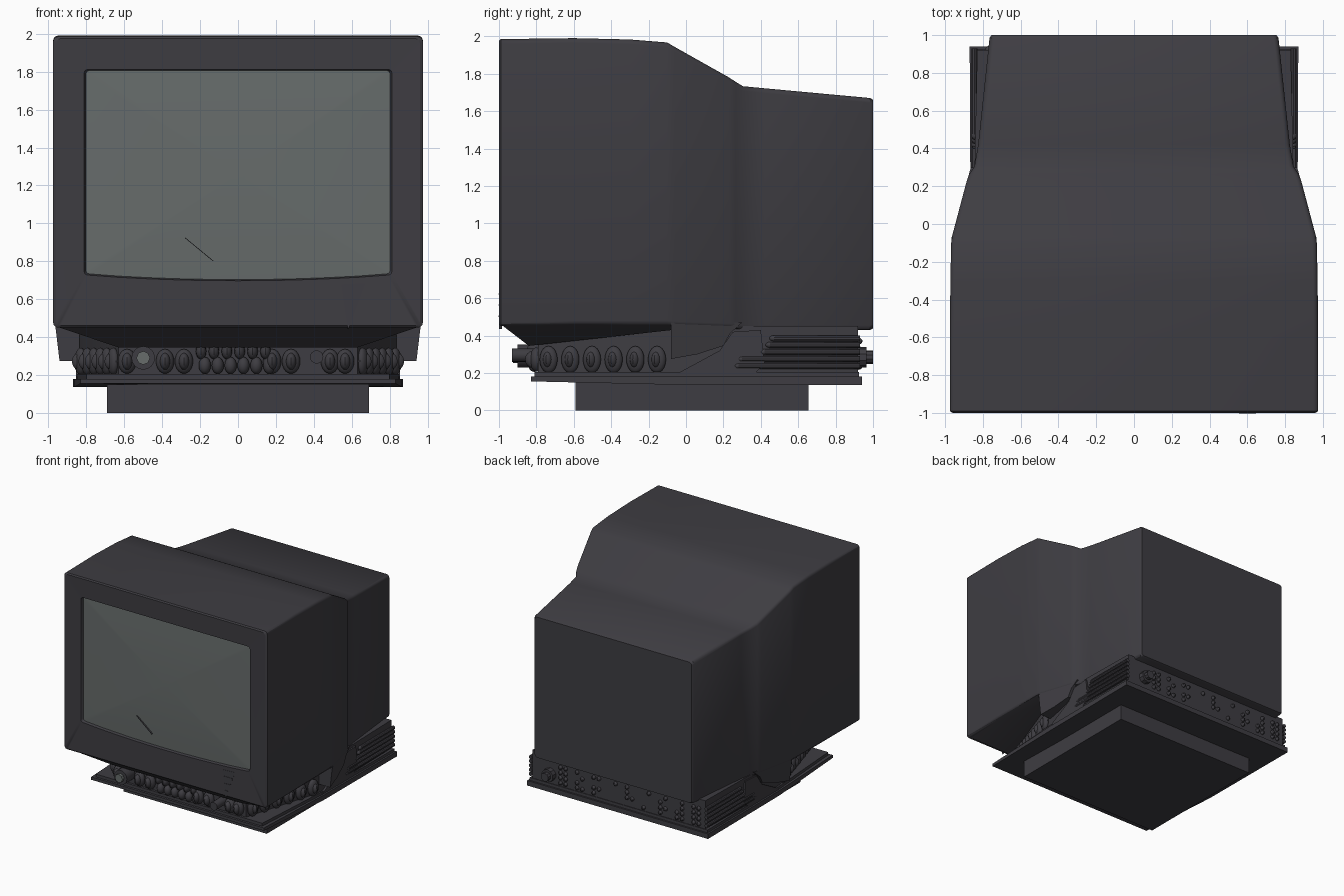
import bpy, bmesh, math, random
from mathutils import Matrix, Vector

if "Cube" in bpy.data.objects:
    bpy.data.objects.remove(bpy.data.objects["Cube"])

random.seed(4)


def material(name, rgb):
    m = bpy.data.materials.new(name)
    m.diffuse_color = (*rgb, 1)
    m.use_nodes = True
    m.node_tree.nodes["Principled BSDF"].inputs["Base Color"].default_value = m.diffuse_color
    return m


CASE = material("dark plastic", (0.048, 0.046, 0.054))
GLASS = material("grey glass", (0.135, 0.150, 0.147))


def finish(name, bm, mat, angle=35):
    bmesh.ops.recalc_face_normals(bm, faces=bm.faces)
    me = bpy.data.meshes.new(name)
    bm.to_mesh(me)
    bm.free()
    me.materials.append(mat)
    ob = bpy.data.objects.new(name, me)
    bpy.context.collection.objects.link(ob)
    bpy.ops.object.select_all(action='DESELECT')
    ob.select_set(True)
    bpy.context.view_layer.objects.active = ob
    bpy.ops.object.shade_smooth_by_angle(angle=math.radians(angle))
    return ob


def add_loft(bm, loops, cap_start=True, cap_end=True):
    rows = [[bm.verts.new(p) for p in lp] for lp in loops]
    n = len(rows[0])
    for a, b in zip(rows, rows[1:]):
        for i in range(n):
            j = (i + 1) % n
            bm.faces.new((a[i], a[j], b[j], b[i]))
    if cap_start:
        bm.faces.new(rows[0])
    if cap_end:
        bm.faces.new(rows[-1])


def loft(name, loops, mat=CASE, **kw):
    bm = bmesh.new()
    add_loft(bm, loops, **kw)
    return finish(name, bm, mat, 30)


def ring(y, hw, zb, zt, r=0.025, bow=0.0):
    """Rounded rectangle facing y, with an optional bowed bottom edge."""
    pts = []
    for cx, cz, a0 in ((hw - r, zt - r, 0), (-hw + r, zt - r, 90),
                       (-hw + r, zb + r, 180), (hw - r, zb + r, 270)):
        for k in range(4):
            a = math.radians(a0 + 30 * k)
            pts.append(Vector((cx + r * math.cos(a), y, cz + r * math.sin(a))))
        if a0 == 180:
            for k in range(1, 10):
                x = (-hw + r) * (1 - k / 5)
                pts.append(Vector((x, y, zb - bow * (1 - (x / hw) ** 2))))
    return pts


def plan(half, z):
    """Mirrored plan outline from its right half, front to back."""
    return [(x, y, z) for x, y in half] + [(-x, y, z) for x, y in reversed(half)]


def ball(bm, loc, size, turn=0.0, seg=12):
    mat = (Matrix.Translation(loc) @ Matrix.Rotation(turn, 4, 'Z')
           @ Matrix.Diagonal((*size, 1)))
    bmesh.ops.create_uvsphere(bm, u_segments=seg, v_segments=seg // 2 + 2,
                              radius=1, matrix=mat)


def rod(bm, loc, r, length, seg=12):
    mat = Matrix.Translation(loc) @ Matrix.Rotation(math.pi / 2, 4, 'X')
    bmesh.ops.create_cone(bm, cap_ends=True, segments=seg, radius1=r, radius2=r,
                          depth=length, matrix=mat)


# Cabinet: recessed screen opening, bezel, box, shoulder and tapered rear
loft("cabinet", [
    ring(-0.970, 0.800, 0.735, 1.805, 0.02, 0.03),
    ring(-0.998, 0.812, 0.727, 1.812, 0.02, 0.03),
    ring(-1.000, 0.960, 0.460, 1.975),
    ring(-0.990, 0.975, 0.450, 1.985),
    ring(-0.600, 0.975, 0.455, 1.990),
    ring(-0.300, 0.972, 0.455, 1.983),
    ring(-0.100, 0.968, 0.455, 1.967),
    ring(-0.060, 0.962, 0.450, 1.943),
    ring(0.230, 0.885, 0.440, 1.780),
    ring(0.265, 0.872, 0.435, 1.757),
    ring(0.305, 0.845, 0.430, 1.733),
    ring(0.420, 0.825, 0.430, 1.722),
    ring(0.985, 0.765, 0.430, 1.670),
    ring(1.000, 0.755, 0.438, 1.660),
], cap_start=False)

# Screen glass with a gentle bulge
edge = ring(-0.975, 0.806, 0.731, 1.809, 0.02, 0.03)
mid = Vector((0, 0, 1.26))
glass = []
for s in (1, 0.8, 0.55, 0.3, 0.05):
    glass.append([Vector((p.x * s, -0.996 + 0.020 * s * s, mid.z + (p.z - mid.z) * s))
                  for p in edge])
loft("screen", glass, GLASS, cap_start=False)

# Thin scratch on the screen
loft("screen_scratch", [[(-0.28, y, 0.922), (-0.278, y, 0.925), (-0.13, y, 0.803),
                         (-0.132, y, 0.800)] for y in (-0.985, -0.998)])

# Plain triangular trim plate on the bezel
loft("bezel_trim", [[(0.545, y, 0.678), (0.672, y, 0.684), (0.580, y, 0.435)]
                    for y in (-0.985, -1.0)])
bm = bmesh.new()
for z, a, b in ((0.62, 0.556, 0.647), (0.56, 0.566, 0.625), (0.50, 0.574, 0.603)):
    add_loft(bm, [[(a, y, z), (b, y, z), (b, y, z + .006), (a, y, z + .006)]
                  for y in (-0.99, -1.003)])
finish("bezel_trim_bars", bm, CASE)

# Sloped underside of the front box
loft("front_underside", [
    [(0.97, -0.99, 0.46), (0.965, -0.07, 0.46), (-0.965, -0.07, 0.46), (-0.97, -0.99, 0.46)],
    [(0.63, -0.84, 0.345), (0.88, -0.07, 0.43), (-0.88, -0.07, 0.43), (-0.63, -0.84, 0.345)],
])

# Side skirts hanging below the shoulder
bm = bmesh.new()
profile = ((-0.08, 0.47), (-0.08, 0.275), (0.06, 0.30), (0.20, 0.345),
           (0.235, 0.41), (0.30, 0.47))
for s in (1, -1):
    outer = [(s * (0.965 - max(0, y + 0.06) * 0.28 - (0.47 - z) * 0.12), y, z)
             for y, z in profile]
    add_loft(bm, [outer, [(s * 0.82, y, z) for y, z in profile]])
finish("side_skirts", bm, CASE, 20)

# Control base: core, bottom tray, ledge and foot
core = ((0.63, -0.79), (0.835, -0.10), (0.845, 0.25), (0.83, 0.92))
loft("base_core", [plan(core, 0.18), plan(core, 0.45)])
tray = ((0.83, -0.83), (0.865, -0.05), (0.87, 0.94))
tray_low = [(x, y, 0.155 if y < -0.5 else 0.137) for x, y, z in plan(tray, 0)]
loft("base_tray", [tray_low, [(x, y, 0.18) for x, y, z in tray_low]])
ledge = ((0.80, -0.81), (0.85, -0.05), (0.855, 0.925))
loft("base_ledge", [plan(ledge, 0.17), plan(ledge, 0.205)])
foot = ((0.69, -0.59), (0.69, 0.655))
loft("foot", [plan(foot, 0), plan(foot, 0.15)])

# Fairings sweeping from the tray up to the rear slats
bm = bmesh.new()
sweep = ((-0.06, 0.19), (0.36, 0.19), (0.42, 0.25), (0.40, 0.43), (0.25, 0.42), (0.18, 0.32))
for s in (1, -1):
    add_loft(bm, [[(s * x, y, z) for y, z in sweep] for x in (0.80, 0.855)])
finish("side_fairings", bm, CASE)

# Rear side slats with staggered starts
bm = bmesh.new()
for s in (1, -1):
    for z, y0 in ((0.385, 0.47), (0.350, 0.45), (0.312, 0.42), (0.275, 0.30), (0.238, 0.28)):
        rod(bm, (s * 0.845, (y0 + 0.93) / 2, z), 0.016, 0.93 - y0, 10)
        ball(bm, (s * 0.845, y0, z), (0.016, 0.025, 0.016), seg=10)
finish("side_slats", bm, CASE)

# Oval knobs along both angled side panels
bm = bmesh.new()
a, b = Vector((0.63, -0.79, 0)), Vector((0.835, -0.10, 0))
lean = math.atan2(b.y - a.y, b.x - a.x)
for k in range(6):
    p = a.lerp(b, 0.08 + k * 0.168)
    for s in (1, -1):
        turn = lean if s == 1 else -lean
        loc = (s * (p.x + 0.012), p.y, 0.272)
        ball(bm, loc, (0.05, 0.03, 0.072), turn, 16)
        ball(bm, loc, (0.028, 0.048, 0.048), turn)
finish("side_knobs", bm, CASE)

# Front knobs: tall ovals, a cluster of small buttons, round dials
bm = bmesh.new()
for x in (-0.585, -0.385, -0.285, 0.18, 0.28, 0.485, 0.565):
    ball(bm, (x, -0.80, 0.272), (0.048, 0.035, 0.065), 0, 16)
    ball(bm, (x, -0.82, 0.272), (0.028, 0.04, 0.045))
for k in range(6):
    x = -0.195 + k * 0.068
    ball(bm, (x, -0.81, 0.325), (0.028, 0.04, 0.042), 0)
    ball(bm, (x + 0.02, -0.81, 0.25), (0.032, 0.035, 0.045), 0)
rod(bm, (0.415, -0.86, 0.295), 0.035, 0.14, 16)
rod(bm, (-0.5, -0.84, 0.29), 0.062, 0.12, 16)
finish("front_knobs", bm, CASE)
bm = bmesh.new()
rod(bm, (-0.5, -0.87, 0.29), 0.036, 0.11, 8)
finish("front_lamp", bm, GLASS)

# Rear bumps in loose paired columns
bm = bmesh.new()
for k in range(9):
    for dx in (0, 0.05):
        for z in (0.235, 0.28, 0.325, 0.37):
            if k in (0, 8) or random.random() < 0.5:
                ball(bm, (-0.77 + k * 0.16 + dx, 0.922, z), (0.018, 0.022, 0.018), seg=8)
finish("rear_bumps", bm, CASE)

# Rear connector
bm = bmesh.new()
rod(bm, (0.66, 0.94, 0.285), 0.055, 0.05, 10)
rod(bm, (0.66, 0.96, 0.285), 0.036, 0.08, 10)
finish("rear_connector", bm, CASE)
